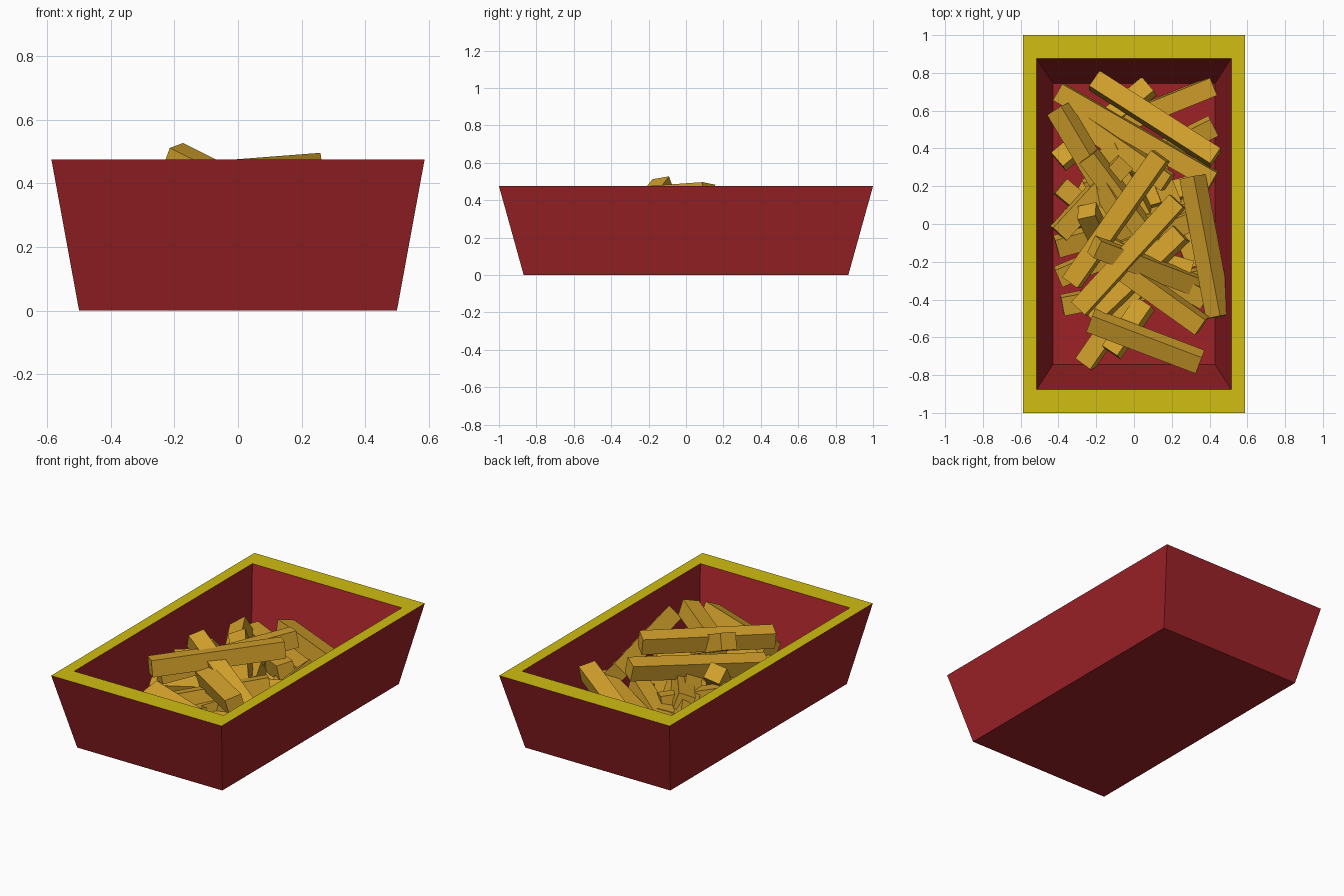
import bpy, bmesh, math, random
from mathutils import Vector, Matrix

if "Cube" in bpy.data.objects:
    bpy.data.objects.remove(bpy.data.objects["Cube"])

random.seed(4)


def material(name, rgb):
    m = bpy.data.materials.new(name)
    m.diffuse_color = (*rgb, 1)
    m.use_nodes = True
    m.node_tree.nodes["Principled BSDF"].inputs["Base Color"].default_value = m.diffuse_color
    return m


RED = material("red card", (0.34, 0.016, 0.02))
YELLOW = material("yellow rim", (0.63, 0.51, 0.006))
GOLD = material("golden potato", (0.66, 0.36, 0.025))


def add_object(name, bm, mats):
    bmesh.ops.recalc_face_normals(bm, faces=bm.faces)
    me = bpy.data.meshes.new(name)
    bm.to_mesh(me)
    bm.free()
    for m in mats:
        me.materials.append(m)
    ob = bpy.data.objects.new(name, me)
    bpy.context.collection.objects.link(ob)
    return ob


# Tray: rectangular loops from the base, over the rim, down to the inner floor
bm = bmesh.new()
loops = []
for hx, hy, z in [(0.5, 0.868, 0), (0.587, 1.0, 0.475), (0.515, 0.877, 0.475), (0.43, 0.745, 0.03)]:
    loops.append([bm.verts.new((sx * hx, sy * hy, z))
                  for sx, sy in [(-1, -1), (1, -1), (1, 1), (-1, 1)]])
bm.faces.new(loops[0])
bm.faces.new(loops[-1])
for k in range(3):
    for i in range(4):
        j = (i + 1) % 4
        f = bm.faces.new((loops[k][i], loops[k][j], loops[k + 1][j], loops[k + 1][i]))
        f.material_index = 1 if k == 1 else 0
add_object("tray", bm, [RED, YELLOW])


def fry(name, a, b, roll=0.0, w=0.1):
    """Square stick running from a to b, rolled about its length."""
    a, b = Vector(a), Vector(b)
    d = (b - a).normalized()
    side = d.cross(Vector((0, 0, 1))).normalized()
    rot = Matrix((side, d, side.cross(d))).transposed().to_4x4()
    mat = (Matrix.Translation((a + b) / 2) @ rot @ Matrix.Rotation(math.radians(roll), 4, 'Y')
           @ Matrix.Diagonal((w, (b - a).length, w, 1)))
    bm = bmesh.new()
    bmesh.ops.create_cube(bm, size=1, matrix=mat)
    add_object(name, bm, [GOLD])


# Upper fries: start, end, roll
upper = [
    (-.21, .76, .20, .43, .35, .30, -12),
    (-.40, .70, .15, .42, .23, .21, 5),
    (-.40, .61, .21, -.05, .02, .27, 30),
    (-.38, .61, .13, .18, .22, .24, 10),
    (.31, .25, .27, .45, -.49, .31, 40),
    (-.33, -.31, .29, .14, .36, .39, -10),
    (-.29, -.45, .40, .23, .12, .44, -8),
    (-.21, -.12, .475, .34, -.33, .20, 10),
    (-.06, -.24, .33, .36, -.54, .37, 15),
    (-.23, -.51, .28, .35, -.73, .28, 25),
    (-.25, .07, .36, -.12, -.20, .10, 20),
    (-.24, .36, .28, .12, -.12, .24, 20),
    (-.40, -.05, .25, -.05, .33, .22, 10),
    (.25, -.05, .28, -.22, -.50, .20, 15),
]
for i, p in enumerate(upper):
    fry(f"upper_fry_{i + 1}", p[:3], p[3:6], p[6])

# Lower fries
lower = [
    (-.26, -.74, .10, .10, -.22, .19), (-.12, -.68, .20, .06, -.42, .18),
    (.42, .73, .09, -.20, .48, .09), (.42, .52, .10, -.25, .18, .10),
    (-.40, .33, .12, .08, .73, .09), (-.39, .20, .15, .15, -.25, .12),
    (-.41, -.12, .20, .30, .08, .18), (-.40, -.28, .18, .30, .02, .22),
    (-.38, -.43, .14, .38, -.28, .12), (.38, -.40, .21, -.15, -.10, .22),
    (.33, -.22, .13, .10, .36, .15), (-.36, .02, .09, .30, .20, .09),
]
for i, p in enumerate(lower):
    fry(f"lower_fry_{i + 1}", p[:3], p[3:], random.uniform(-20, 20))

# Hidden filling under the heap
for i in range(6):
    ang = random.uniform(0, math.pi)
    d = Vector((0.27 * math.cos(ang), 0.32 * math.sin(ang), 0))
    c = Vector((random.uniform(-.06, .06), -.26 + .08 * i, .1 + .08 * (i % 2)))
    fry(f"filling_fry_{i + 1}", c - d, c + d, random.uniform(-20, 20))
